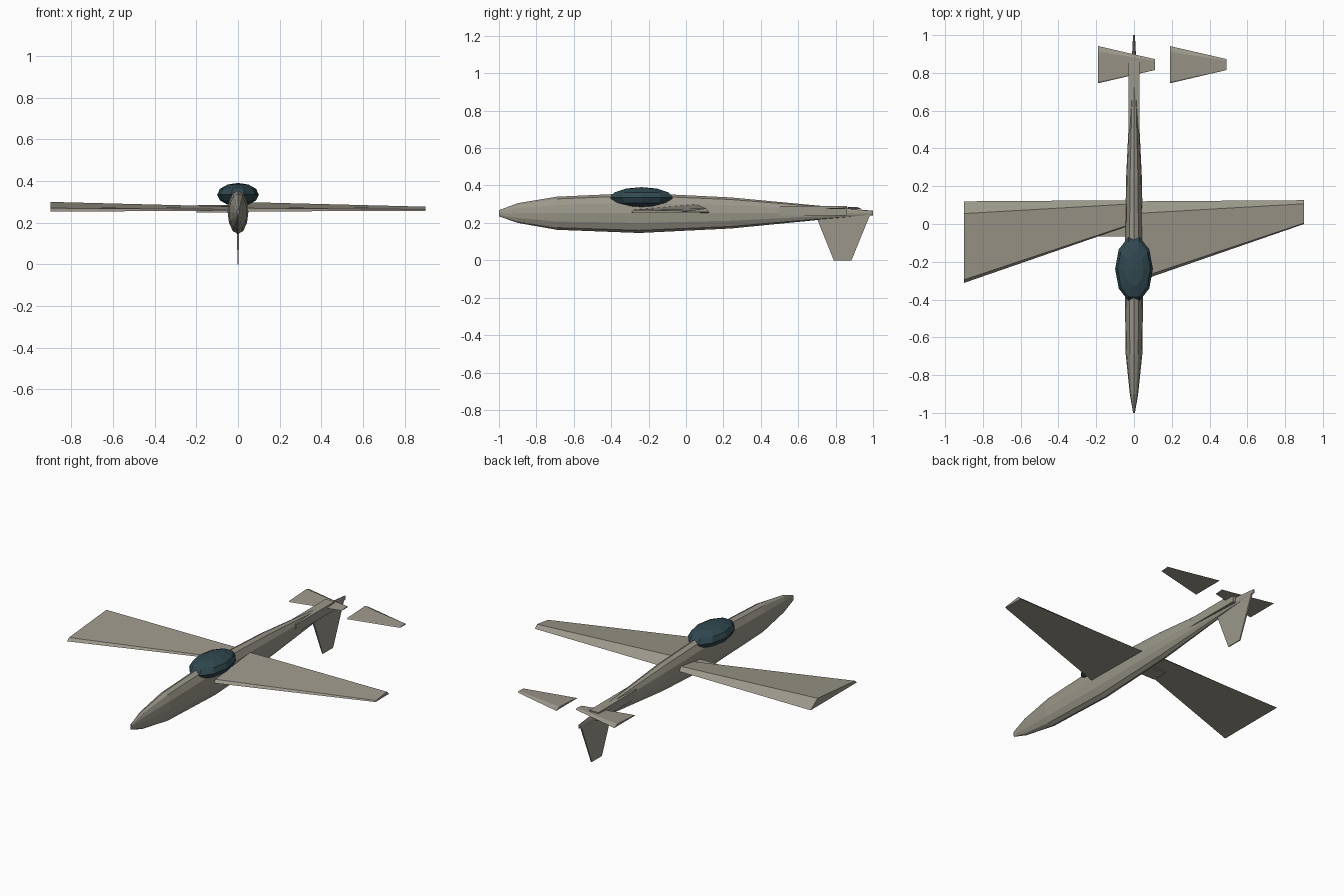
import bpy, bmesh, math
from mathutils import Matrix

if "Cube" in bpy.data.objects:
    bpy.data.objects.remove(bpy.data.objects["Cube"])


def paint(name, rgb):
    m = bpy.data.materials.new(name)
    m.diffuse_color = (*rgb, 1)
    m.use_nodes = True
    m.node_tree.nodes["Principled BSDF"].inputs["Base Color"].default_value = m.diffuse_color
    return m


BODY = paint("warm_grey", (0.33, 0.31, 0.255))
GLASS = paint("dark_glass", (0.03, 0.065, 0.08))


def finish(name, bm, mat):
    bmesh.ops.recalc_face_normals(bm, faces=bm.faces[:])
    me = bpy.data.meshes.new(name)
    bm.to_mesh(me)
    bm.free()
    me.materials.append(mat)
    ob = bpy.data.objects.new(name, me)
    bpy.context.collection.objects.link(ob)
    return ob


def loft(name, rings, mat=BODY):
    """Skin a list of equal-length point rings and cap both ends."""
    bm = bmesh.new()
    loops = [[bm.verts.new(p) for p in r] for r in rings]
    for a, b in zip(loops, loops[1:]):
        for i in range(len(a)):
            j = (i + 1) % len(a)
            bm.faces.new((a[i], a[j], b[j], b[i]))
    bm.faces.new(loops[0])
    bm.faces.new(loops[-1])
    return finish(name, bm, mat)


def box(name, x, y, z):
    ring = lambda yy: [(x[0], yy, z[0]), (x[1], yy, z[0]), (x[1], yy, z[1]), (x[0], yy, z[1])]
    return loft(name, [ring(y[0]), ring(y[1])])


def foil(x, y0, y1, z, h):
    """Flat-bottomed section with its ridge towards the rear."""
    c = y1 - y0
    return [(x, y0, z), (x, y0 + c * .04, z + h * .35),
            (x, y0 + c * .85, z + h), (x, y1, z)]


# Fuselage: y, half width, bottom z, top z
stations = [(-1, .005, .235, .268), (-.9, .022, .2, .305), (-.69, .044, .163, .34),
            (-.25, .05, .146, .36), (.24, .042, .17, .336), (.7, .02, .215, .293),
            (1, .005, .24, .265)]
N = 12
loft("fuselage", [[(w * math.sin(2 * math.pi * i / N), y,
                    (lo + hi) / 2 + (hi - lo) / 2 * math.cos(2 * math.pi * i / N))
                   for i in range(N)] for y, w, lo, hi in stations])

# Wings and tailplanes: same shape repeated sideways, not mirrored
for side, wx, tx in (("right", 0, .19), ("left", -.9, -.19)):
    loft(side + "_wing", [foil(wx, -.312, .12, .254, .046),
                          foil(wx + .9, 0, .126, .257, .02)])
    loft(side + "_tailplane", [foil(tx, .745, .942, .273, .013),
                               foil(tx + .3, .815, .873, .275, .007)])

# Wing root plate and tail mounting block
box("wing_root_plate", (-.2, 0), (-.067, .03), (.25, .258))
box("tail_block", (-.029, .029), (.5, .86), (.24, .29))

# Fin hanging below the tail
loft("tail_fin", [[(-.003, .79, 0), (.003, .79, 0), (.003, .885, 0), (-.003, .885, 0)],
                  [(-.005, .695, .235), (.005, .695, .235), (.005, .985, .245), (-.005, .985, .245)]])

# Faceted canopy bubble
bm = bmesh.new()
bmesh.ops.create_uvsphere(bm, u_segments=10, v_segments=6, radius=1,
                          matrix=Matrix.Translation((0, -.238, .335))
                          @ Matrix.Diagonal((.1, .176, .056, 1))
                          @ Matrix.Rotation(math.radians(18), 4, 'Z'))
finish("canopy", bm, GLASS)
